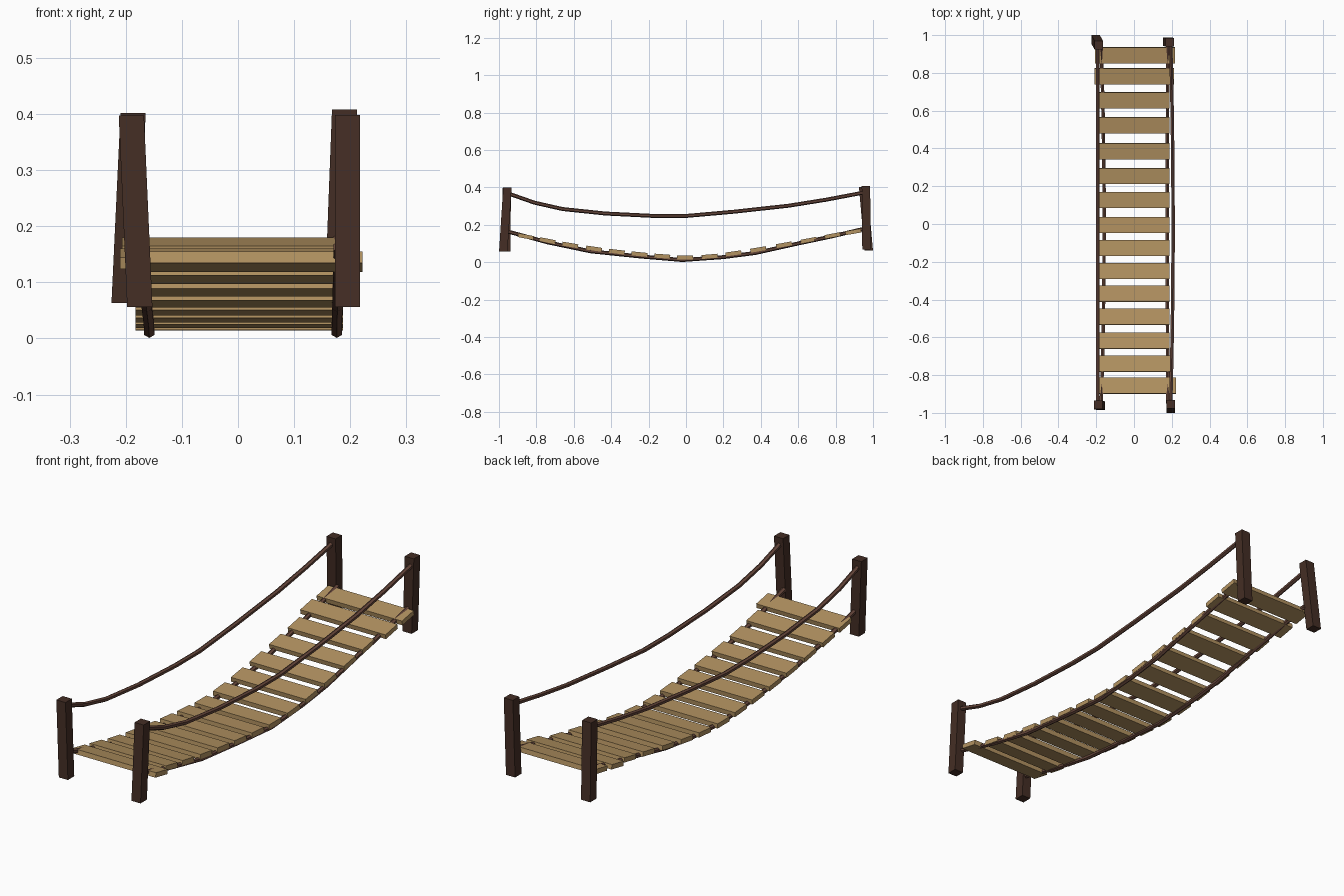
import bpy, bmesh, math
from mathutils import Matrix, Vector

if "Cube" in bpy.data.objects:
    bpy.data.objects.remove(bpy.data.objects["Cube"])


def material(name, rgb):
    m = bpy.data.materials.new(name)
    m.diffuse_color = (*rgb, 1)
    m.use_nodes = True
    m.node_tree.nodes["Principled BSDF"].inputs["Base Color"].default_value = m.diffuse_color
    return m


WOOD = material("plank_wood", (0.45, 0.29, 0.12))
DARK = material("post_wood", (0.058, 0.027, 0.018))
ROPE = material("rope_fibre", (0.13, 0.06, 0.042))


def add(name, bm, mat):
    me = bpy.data.meshes.new(name)
    bm.to_mesh(me)
    bm.free()
    me.materials.append(mat)
    ob = bpy.data.objects.new(name, me)
    bpy.context.collection.objects.link(ob)
    return ob


def post(name, bottom, top, w=0.045):
    """Square post leaning from bottom centre to top centre."""
    bm = bmesh.new()
    bmesh.ops.create_cube(bm, size=1)
    for v in bm.verts:
        c = Vector(top if v.co.z > 0 else bottom)
        v.co = c + Vector((v.co.x * w, v.co.y * w, 0))
    add(name, bm, DARK)


def plank(name, x0, x1, y, z, slope):
    """Flat board tilted to follow the sag."""
    bm = bmesh.new()
    m = (Matrix.Translation(((x0 + x1) / 2, y, z))
         @ Matrix.Rotation(math.atan(slope), 4, 'X')
         @ Matrix.Diagonal((x1 - x0, 0.085, 0.021, 1)))
    bmesh.ops.create_cube(bm, size=1, matrix=m)
    add(name, bm, WOOD)


def rope(name, pts, r=0.0105, sides=6):
    """Six-sided tube swept along a path in the y/z plane."""
    bm = bmesh.new()
    rings = []
    for i, p in enumerate(pts):
        a, b = pts[max(i - 1, 0)], pts[min(i + 1, len(pts) - 1)]
        t = (Vector(b) - Vector(a)).normalized()
        side = t.cross(Vector((0, 0, 1))).normalized()
        up = side.cross(t)
        ring = []
        for k in range(sides):
            ang = math.tau * k / sides - math.pi / 2
            ring.append(bm.verts.new(Vector(p) + r * (math.cos(ang) * side + math.sin(ang) * up)))
        rings.append(ring)
    for r0, r1 in zip(rings, rings[1:]):
        for k in range(sides):
            j = (k + 1) % sides
            bm.faces.new((r0[k], r0[j], r1[j], r1[k]))
    bm.faces.new(rings[0])
    bm.faces.new(rings[-1])
    bmesh.ops.recalc_face_normals(bm, faces=bm.faces)
    add(name, bm, ROPE)


# Leaning corner posts
post("front_left_post", (-0.175, -0.962, 0.056), (-0.19, -0.958, 0.397))
post("front_right_post", (0.195, -0.977, 0.056), (0.195, -0.955, 0.398))
post("back_left_post", (-0.203, 0.977, 0.063), (-0.187, 0.947, 0.402))
post("back_right_post", (0.177, 0.965, 0.068), (0.19, 0.962, 0.408))

# Deck planks along the sag
ys = [-0.857, -0.741, -0.619, -0.492, -0.37, -0.249, -0.127, -0.005,
      0.127, 0.254, 0.386, 0.524, 0.656, 0.783, 0.894]
zs = [0.137, 0.115, 0.092, 0.072, 0.056, 0.043, 0.032, 0.025,
      0.031, 0.047, 0.068, 0.093, 0.117, 0.142, 0.162]
wide = {0: (-0.19, 0.222), 1: (-0.188, 0.19), 13: (-0.21, 0.212), 14: (-0.207, 0.216)}
for i, (y, z) in enumerate(zip(ys, zs)):
    a, b = max(i - 1, 0), min(i + 1, len(ys) - 1)
    slope = (zs[b] - zs[a]) / (ys[b] - ys[a])
    x0, x1 = wide.get(i, (-0.183, 0.187))
    plank(f"plank_{i + 1}", x0, x1, y, z, slope)

# Handrail ropes (y, z)
rail = [(-0.95, 0.367), (-0.81, 0.318), (-0.66, 0.284), (-0.43, 0.26), (-0.17, 0.247),
        (0.0, 0.247), (0.26, 0.27), (0.55, 0.302), (0.75, 0.334), (0.95, 0.372)]
# Deck ropes (y, z)
deck = [(-0.95, 0.163), (-0.74, 0.106), (-0.51, 0.058), (-0.25, 0.031), (-0.02, 0.0115),
        (0.2, 0.027), (0.37, 0.049), (0.6, 0.1), (0.78, 0.138), (0.95, 0.178)]
rope("left_handrail_rope", [(-0.191, y, z) for y, z in rail])
rope("right_handrail_rope", [(0.193 + 0.014 * (1 - y * y), y, z) for y, z in rail])
rope("left_deck_rope", [(-0.175 + 0.017 * (1 - y * y), y, z) for y, z in deck])
rope("right_deck_rope", [(0.18 - 0.004 * (1 - y * y), y, z) for y, z in deck])
